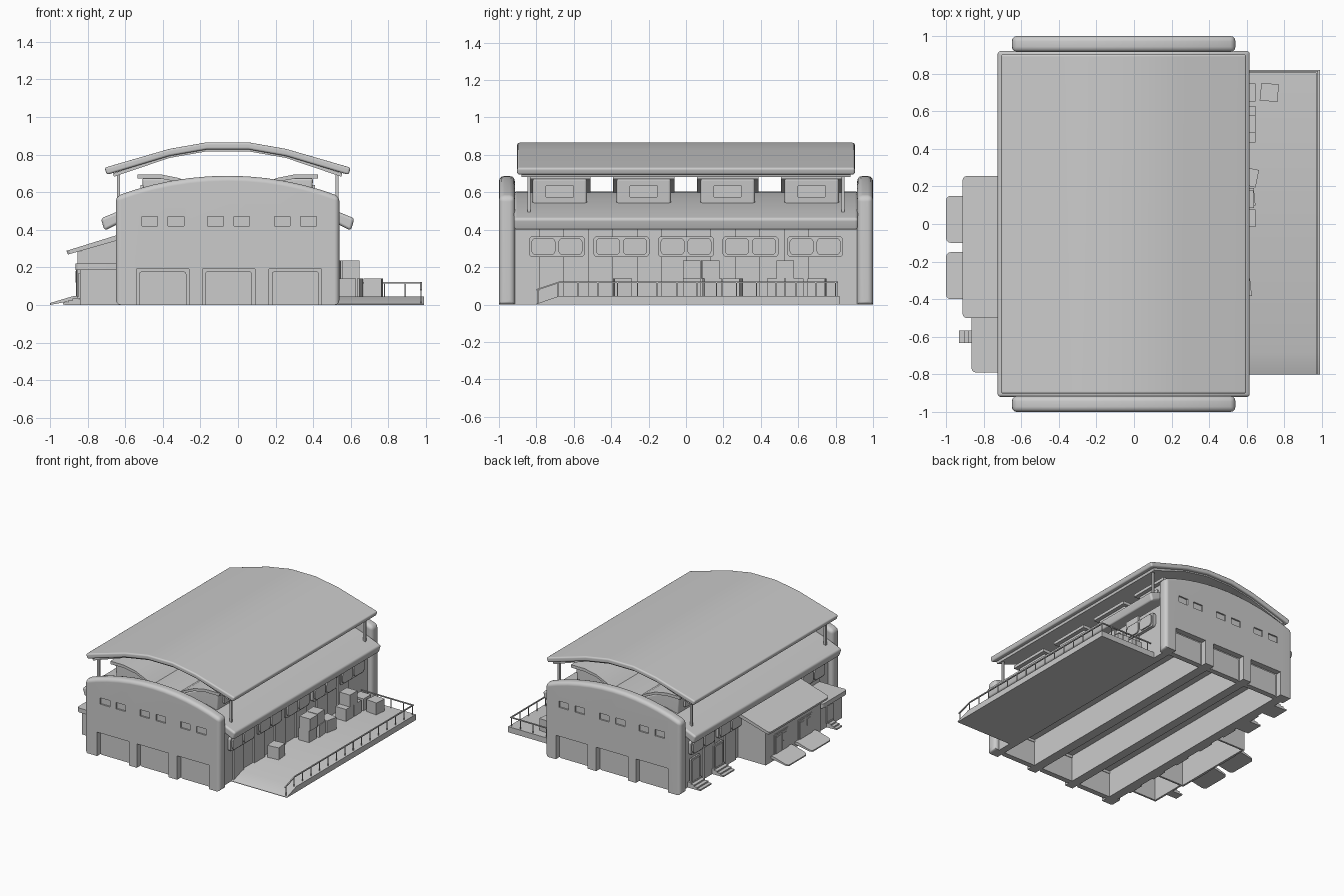
import bpy, bmesh, math
from mathutils import Matrix

cube = bpy.data.objects.get("Cube")
if cube:
    bpy.data.objects.remove(cube)

grey = bpy.data.materials.new("plain grey")
grey.use_nodes = True
grey.diffuse_color = (0.6, 0.6, 0.6, 1)
grey.node_tree.nodes["Principled BSDF"].inputs["Base Color"].default_value = (0.6, 0.6, 0.6, 1)

CX = -0.055                      # middle of the hall
DOORS = (-0.345, 0.005, 0.36)    # door centres, measured from CX
HALF_DOOR = 0.14


def smooth(obj):
    bpy.ops.object.select_all(action='DESELECT')
    obj.select_set(True)
    bpy.context.view_layer.objects.active = obj
    bpy.ops.object.shade_smooth_by_angle(angle=math.radians(36))


def finish(name, bm, bevel=0, rule=None, segments=3):
    bmesh.ops.recalc_face_normals(bm, faces=bm.faces)
    bm.normal_update()
    if bevel:
        edges = [e for e in bm.edges if e.calc_face_angle(0) > 0.5
                 and (rule is None or rule((e.verts[0].co + e.verts[1].co) / 2))]
        bmesh.ops.bevel(bm, geom=edges, offset=bevel, segments=segments,
                        affect='EDGES', profile=0.5, clamp_overlap=True)
        bmesh.ops.recalc_face_normals(bm, faces=bm.faces)
    mesh = bpy.data.meshes.new(name)
    bm.to_mesh(mesh)
    bm.free()
    mesh.materials.append(grey)
    obj = bpy.data.objects.new(name, mesh)
    bpy.context.collection.objects.link(obj)
    smooth(obj)
    if bevel:
        obj.modifiers.new("flat faces", 'WEIGHTED_NORMAL').keep_sharp = True
    return obj


def extrude(name, pts, a, b, axis='y', **kw):
    """Sweep a closed (side, height) profile from a to b along an axis."""
    bm = bmesh.new()
    place = (lambda s, h, t: (s, t, h)) if axis == 'y' else (lambda s, h, t: (t, s, h))
    ends = [[bm.verts.new(place(s, h, t)) for s, h in pts] for t in (a, b)]
    for ring in ends:
        bm.faces.new(ring)
    for i in range(len(pts)):
        j = (i + 1) % len(pts)
        bm.faces.new((ends[0][i], ends[0][j], ends[1][j], ends[1][i]))
    return finish(name, bm, **kw)


def box(name, x, y, z, turn=0, **kw):
    bm = bmesh.new()
    centre = [(r[0] + r[1]) / 2 for r in (x, y, z)]
    size = [abs(r[1] - r[0]) for r in (x, y, z)]
    bmesh.ops.create_cube(bm, size=1, matrix=Matrix.Translation(centre)
                          @ Matrix.Rotation(turn, 4, 'Z') @ Matrix.Diagonal((*size, 1)))
    return finish(name, bm, **kw)


def plate(name, face, out, y, z, depth, radius):
    """Rounded plate standing on a wall that faces out (+1 or -1) along x."""
    return box(name, (face - 0.005 * out, face + depth * out), y, z, bevel=radius,
               rule=lambda c: min(abs(c.y - v) for v in y) < 1e-4
               and min(abs(c.z - v) for v in z) < 1e-4)


def arc(half, edge, top, n):
    """Points on a shallow arch from +x to -x."""
    rise = top - edge
    radius = (half * half + rise * rise) / (2 * rise)
    a = math.asin(half / radius)
    angles = [a - 2 * a * i / n for i in range(n + 1)]
    return [(CX + radius * math.sin(t), top - radius + radius * math.cos(t)) for t in angles]


def slab(upper, thick, inset):
    """Close an arched line into a slab whose ends lean inward."""
    lower = [(x, z - thick) for x, z in upper]
    lower[0] = (lower[0][0] - inset, lower[0][1])
    lower[-1] = (lower[-1][0] + inset, lower[-1][1])
    return upper + lower[::-1]


def faceted_arch(half, drop):
    # five flat facets, widest at the eaves
    right = [(half, 0.73 - drop), (0.31, 0.83 - drop), (0.11, 0.865 - drop)]
    return [(CX + x, z) for x, z in right] + [(CX - x, z) for x, z in right[::-1]]


def comb(half, edge, top, notch):
    """Arched wall outline with three openings along the ground."""
    pts = arc(half, edge, top, 12) + [(CX - half, 0)]
    for d in DOORS:
        l, r = CX + d - HALF_DOOR, CX + d + HALF_DOOR
        pts += [(l, 0), (l, notch), (r, notch), (r, 0)]
    return pts + [(CX + half, 0)]


# Hall with three long bays, open underneath
extrude("hall_body", comb(0.555, 0.41, 0.55, 0.21), -0.93, 0.93)

# Rounded end walls with recessed windows and doors
for s, side in ((-1, "front"), (1, "back")):
    wall = extrude(side + "_end_wall", comb(0.595, 0.578, 0.687, 0.19), s * 0.915, s,
                   bevel=0.028, rule=lambda c: c.z > 0.21 or abs(c.x - CX) > 0.58)
    for d in DOORS:
        x = CX + d
        box(side + "_door", (x - 0.145, x + 0.145), (s * 0.92, s * 0.955), (0, 0.195))
        box(side + "_door_panel", (x - 0.125, x + 0.125), (s * 0.95, s * 0.963), (0, 0.178),
            bevel=0.014, rule=lambda c: abs(c.z - 0.178) < 0.001 and abs(c.x - x) > 0.12)
        for k in (-1, 1):
            w = x + k * 0.07
            cutter = box("window_cutter", (w - 0.042, w + 0.042), (s * 0.988, s * 1.05), (0.42, 0.47))
            mod = wall.modifiers.new("window", 'BOOLEAN')
            mod.object, mod.solver = cutter, 'EXACT'
            bpy.context.view_layer.objects.active = wall
            bpy.ops.object.modifier_apply(modifier=mod.name)
            bpy.data.objects.remove(cutter)
    smooth(wall)

# Lower and upper roofs
extrude("lower_roof", slab(arc(0.675, 0.46, 0.605, 12), 0.065, 0.02), -0.92, 0.92, bevel=0.016)
extrude("upper_roof", slab(faceted_arch(0.655, 0), 0.038, 0.012), -0.903, 0.903, bevel=0.012)
extrude("upper_roof_lining", slab(faceted_arch(0.61, 0.03), 0.018, 0.005), -0.88, 0.88)

for s in (-1, 1):
    wall_x = CX + s * 0.555
    # Roof posts
    px = CX + s * 0.582
    for y in (-0.84, 0.84):
        box("roof_post", (px - 0.008, px + 0.008), (y - 0.008, y + 0.008), (0.45, 0.715))
    # Dormers with tails curving down to the roof
    for i in range(4):
        y = -0.675 + 0.449 * i
        extrude("dormer", [(CX + s * a, z) for a, z in
                ((0.44, 0.50), (0.455, 0.675), (0.30, 0.675), (0.12, 0.59), (0.12, 0.54))],
                y - 0.145, y + 0.145, bevel=0.014)
        extrude("dormer_roof", [(CX + s * a, z) for a, z in
                ((0.48, 0.672), (0.48, 0.695), (0.36, 0.695), (0.26, 0.675), (0.17, 0.635),
                 (0.10, 0.59), (0.17, 0.615), (0.26, 0.655), (0.36, 0.672))], y - 0.165, y + 0.165)
        plate("dormer_window", CX + s * 0.45, s, (y - 0.077, y + 0.077), (0.572, 0.638), 0.014, 0.01)
    # Side wall panels
    for i in range(-6, 6, 2):
        y = 0.131 * i
        box("wall_panel", (wall_x - s * 0.01, wall_x + s * 0.013), (y, y + 0.131), (0, 0.42))
    # Paired side windows
    for i in range(5):
        y = -0.69 + 0.345 * i
        plate("window_frame", wall_x, s, (y - 0.15, y + 0.15), (0.255, 0.365), 0.024, 0.02)
        for k in (-1, 1):
            plate("window_pane", wall_x, s, (y + k * 0.072 - 0.065, y + k * 0.072 + 0.065),
                  (0.265, 0.355), 0.034, 0.025)

# Loading platform with front ramp
DECK = 0.045
extrude("loading_platform", [(-0.80, 0), (0.82, 0), (0.82, DECK), (-0.68, DECK), (-0.80, 0.004)],
        0.48, 0.99, axis='x')


def rail_height(y):
    return DECK * min(1, (y + 0.80) / 0.12)


# Railing along the outer and back edges
for i in range(16):
    y = -0.79 + 0.106 * i
    box("railing_post", (0.971, 0.976), (y - 0.003, y + 0.003), (0, rail_height(y) + 0.072))
for x in (0.55, 0.66, 0.78, 0.89):
    box("railing_post", (x - 0.003, x + 0.003), (0.806, 0.811), (DECK, 0.117))
extrude("side_rail", [(-0.80, 0.074), (-0.68, 0.114), (0.813, 0.114), (0.813, 0.122),
                      (-0.68, 0.122), (-0.80, 0.082)], 0.969, 0.978, axis='x')
box("back_rail", (0.52, 0.978), (0.804, 0.813), (0.114, 0.122))

# Crates: x, y, level, turn
CRATES = ((0.72, 0.70, 0, -0.1), (0.60, 0.70, 0, 0), (0.60, 0.58, 0, 0), (0.60, 0.48, 0, 0),
          (0.60, 0.53, 1, 0), (0.61, 0.25, 0, -0.2), (0.595, 0.14, 0, 0.1), (0.59, 0.03, 0, 0),
          (0.60, 0.03, 1, 0), (0.59, 0.13, 1, 0.05), (0.575, -0.34, 0, 0.1))
for x, y, level, turn in CRATES:
    z = DECK + 0.095 * level
    box("crate", (x - 0.047, x + 0.047), (y - 0.047, y + 0.047), (z, z + 0.095), turn)

# Side annex, hollow underneath, with sloping roof
FRONT = -0.855
box("annex_front_wall", (FRONT, FRONT + 0.015), (-0.47, 0.22), (0, 0.285))
for y in (-0.47, 0.205):
    extrude("annex_end_wall", [(-0.60, 0), (FRONT, 0), (FRONT, 0.28), (-0.60, 0.37)], y, y + 0.015)
extrude("annex_roof", [(-0.60, 0.355), (-0.905, 0.268), (-0.912, 0.288), (-0.60, 0.385)], -0.50, 0.255,
        bevel=0.022, rule=lambda c: c.x < -0.9 and min(abs(c.y + 0.50), abs(c.y - 0.255)) < 0.01)
for y in (-0.275, 0.025):
    # Annex doors, windows and ramps
    plate("annex_door_frame", FRONT, -1, (y - 0.09, y + 0.09), (0, 0.205), 0.004, 0.008)
    for k in (-1, 1):
        plate("annex_door_leaf", FRONT, -1, (y + k * 0.04 - 0.036, y + k * 0.04 + 0.036),
              (0.02, 0.195), 0.007, 0.006)
        plate("annex_door_window", FRONT, -1, (y + k * 0.04 - 0.024, y + k * 0.04 + 0.024),
              (0.12, 0.18), 0.010, 0.006)
    extrude("ramp", [(-1.0, 0), (-0.85, 0.028), (-0.85, 0.048), (-0.88, 0.046), (-1.0, 0.010)],
            y - 0.125, y + 0.125, bevel=0.025,
            rule=lambda c: c.x < -0.99 and 0.001 < c.z < 0.009)

# Lower porch beside the annex, also hollow
box("porch_front_wall", (-0.84, -0.825), (-0.76, -0.46), (0, 0.19))
box("porch_end_wall", (-0.84, -0.60), (-0.76, -0.745), (0, 0.19))
box("porch_roof", (-0.865, -0.60), (-0.79, -0.48), (0.185, 0.22), bevel=0.025,
    rule=lambda c: c.x < -0.86 and abs(c.z - 0.2025) < 0.01)
plate("porch_door", -0.84, -1, (-0.64, -0.56), (0.03, 0.17), 0.009, 0.008)


def stairs(name, x, y, half, tread):
    # stepped profile rising toward the wall
    pts = [(x, 0), (x, 0.045)]
    for i in range(4):
        h = 0.045 - 0.011 * i
        pts += [(x - tread * (i + 1), h), (x - tread * (i + 1), h - 0.011)]
    extrude(name, pts, y - half, y + half)


stairs("porch_steps", -0.83, -0.60, 0.034, 0.025)

# Side doors with steps
for y in (0.49, 0.78):
    stairs("side_steps", -0.61, y, 0.07, 0.028)
    plate("side_door_frame", CX - 0.567, -1, (y - 0.06, y + 0.06), (0, 0.225), 0.008, 0.008)
    plate("side_door", CX - 0.567, -1, (y - 0.048, y + 0.048), (0.045, 0.212), 0.014, 0.006)
